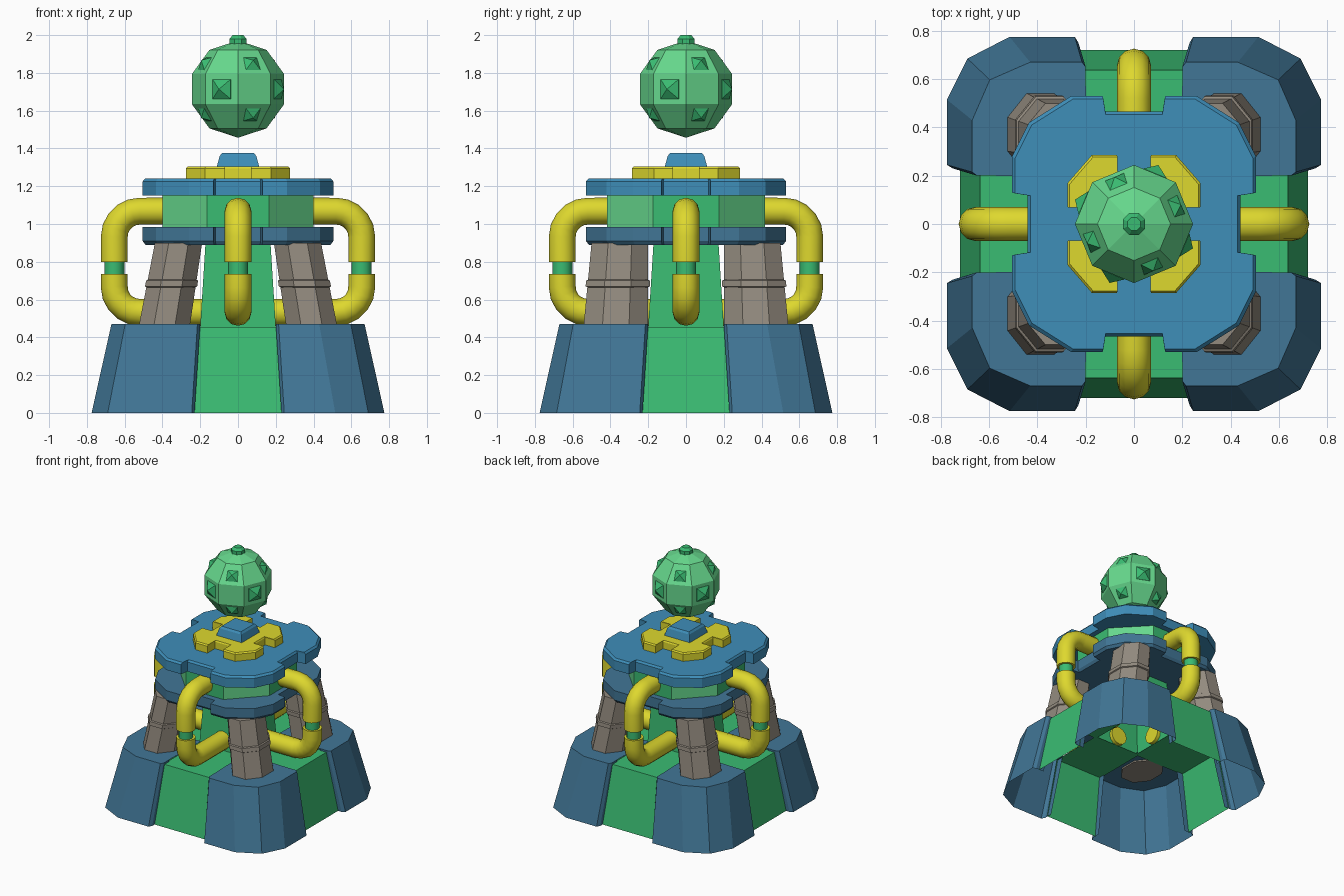
import bpy, bmesh, math
from mathutils import Vector, Matrix

if "Cube" in bpy.data.objects:
    bpy.data.objects.remove(bpy.data.objects["Cube"])


def material(name, r, g, b):
    m = bpy.data.materials.new(name)
    lin = [((c / 255 + 0.055) / 1.055) ** 2.4 for c in (r, g, b)]
    m.diffuse_color = (*lin, 1)
    m.use_nodes = True
    m.node_tree.nodes["Principled BSDF"].inputs["Base Color"].default_value = m.diffuse_color
    return m


STEEL = material("steel blue", 65, 118, 150)
BLUE = material("bright blue", 62, 142, 185)
GREEN = material("green", 58, 188, 114)
LIGHT = material("light green", 102, 216, 141)
YELLOW = material("yellow", 222, 216, 46)
GREY = material("warm grey", 147, 139, 127)


def build(name, verts, faces, *mats):
    me = bpy.data.meshes.new(name)
    me.from_pydata([tuple(v) for v in verts], [], faces)
    bm = bmesh.new()
    bm.from_mesh(me)
    bmesh.ops.recalc_face_normals(bm, faces=bm.faces)
    bm.to_mesh(me)
    bm.free()
    for m in mats:
        me.materials.append(m)
    ob = bpy.data.objects.new(name, me)
    bpy.context.collection.objects.link(ob)
    return ob


def loft(name, rings, mat, caps=True):
    """Skin a list of equal-length closed rings of 3D points."""
    n = len(rings[0])
    verts = [p for r in rings for p in r]
    faces = [(k * n + i, k * n + (i + 1) % n, (k + 1) * n + (i + 1) % n, (k + 1) * n + i)
             for k in range(len(rings) - 1) for i in range(n)]
    if caps:
        faces += [tuple(range(n))[::-1], tuple(range(len(verts) - n, len(verts)))]
    return build(name, verts, faces, mat)


def ring(outline, z, s=1.0):
    return [(x * s, y * s, z) for x, y in outline]


def four_way(q):
    """Mirror a quarter outline into a full one."""
    return (q + [(-x, y) for x, y in q[::-1]] + [(-x, -y) for x, y in q]
            + [(x, -y) for x, y in q[::-1]])


def box_outline(h):
    return [(h, h), (-h, h), (-h, -h), (h, -h)]


def octagon(r, cx=0, cy=0, sx=1, sy=1, turn=22.5):
    return [(cx + sx * r * math.cos(math.radians(turn + 45 * i)),
             cy + sy * r * math.sin(math.radians(turn + 45 * i))) for i in range(8)]


# Corner shells of the base, open underneath
low = [(.23, .68), (.23, .75), (.245, .775), (.515, .775), (.69, .685),
       (.775, .515), (.775, .245), (.75, .23), (.68, .23)]
high = [(.2, .58), (.2, .65), (.215, .67), (.43, .67), (.597, .597),
        (.67, .43), (.67, .215), (.65, .2), (.58, .2)]
n = len(low)
for sx in (1, -1):
    for sy in (1, -1):
        verts = [(sx * x, sy * y, 0) for x, y in low]
        verts += [(sx * x, sy * y, .47) for x, y in high] + [(sx * .19, sy * .19, .47)]
        faces = [(i, i + 1, n + i + 1, n + i) for i in range(n - 1)]
        faces.append(tuple(range(n, 2 * n + 1)))
        build("corner_shell", verts, faces, STEEL)

        # Leaning legs with a thin collar
        def leg_ring(z, grow=1.0):
            t = (z - .46) / .44
            pts = octagon(grow / math.cos(math.pi / 8), .39 - .075 * t, .372 - .022 * t,
                          .135 - .01 * t, .17 - .02 * t)
            return [(sx * x, sy * y, z) for x, y in pts]
        loft("leg", [leg_ring(.46), leg_ring(.9)], GREY)
        loft("leg_collar", [leg_ring(.665), leg_ring(.67, 1.06),
                            leg_ring(.70, 1.06), leg_ring(.705)], GREY)

# Green walls between the corner shells
for k in range(4):
    rot = Matrix.Rotation(k * math.pi / 2, 3, 'Z')
    pts = [(-.235, -.72, 0), (.235, -.72, 0), (.21, -.637, .455), (-.21, -.637, .455),
           (.21, -.19, .455), (-.21, -.19, .455)]
    build("base_wall", [rot @ Vector(p) for p in pts], [(0, 1, 2, 3), (3, 2, 4, 5)], GREEN)

# Hollow core column
loft("core", [ring(box_outline(.2), .455), ring(box_outline(.172), .9)], GREEN, caps=False)

# Two notched discs with an octagonal drum between
disc = four_way([(.44, .12), (.505, .13), (.505, .28), (.435, .42), (.26, .53),
                 (.13, .53), (.12, .465)])
loft("lower_disc", [ring(disc, .89, .97), ring(disc, .91), ring(disc, .985)], STEEL)
loft("upper_disc", [ring(disc, 1.15), ring(disc, 1.225), ring(disc, 1.24, .975)], BLUE)
drum = loft("drum", [ring(octagon(.445, sx=.97, sy=1.02), .98),
                     ring(octagon(.445, sx=.97, sy=1.02), 1.155)], LIGHT)
drum.data.materials.append(GREEN)
for p in drum.data.polygons:
    if max(abs(p.normal.x), abs(p.normal.y)) > .95:
        p.material_index = 1

# Yellow crest plate and blue cap
crest = four_way([(.19, .07), (.275, .07), (.275, .17), (.175, .285), (.07, .285), (.07, .19)])
loft("crest_plate", [ring(crest, 1.235), ring(crest, 1.295), ring(crest, 1.305, .97)], YELLOW)
loft("cap", [ring(box_outline(.113), 1.3), ring(box_outline(.097), 1.36),
             ring(box_outline(.085), 1.375)], BLUE)


# Pipes: swept in a vertical plane, then turned to each side
def tube(name, path, r, rot, mat, sides=12):
    path = [Vector((x, 0, z)) for x, z in path]
    rings = []
    for i, p in enumerate(path):
        t = (path[min(i + 1, len(path) - 1)] - path[max(i - 1, 0)]).normalized()
        side = Vector((-t.z, 0, t.x))
        rings.append([rot @ (p + r * (side * math.cos(a) + Vector((0, 1, 0)) * math.sin(a)))
                      for a in (math.tau * j / sides for j in range(sides))])
    ob = loft(name, rings, mat)
    bpy.ops.object.select_all(action='DESELECT')
    ob.select_set(True)
    bpy.context.view_layer.objects.active = ob
    bpy.ops.object.shade_smooth_by_angle(angle=math.radians(40))


def elbow(x0, z, z_end, up):
    R, X = .135, .655
    arc = [(X - R + R * math.sin(a), z - up * R * (1 - math.cos(a)))
           for a in (math.pi / 2 * i / 5 for i in range(6))]
    return [(x0, z)] + arc + [(X, z_end)]


for k in range(4):
    rot = Matrix.Rotation(k * math.pi / 2, 3, 'Z')
    tube("upper_pipe", elbow(.36, 1.068, .8, 1), .071, rot, YELLOW)
    tube("lower_pipe", elbow(.17, .532, .735, -1), .071, rot, YELLOW)
    tube("pipe_joint", [(.655, .72), (.655, .815)], .053, rot, GREEN)

# Floating faceted orb
C, R = Vector((0, 0, 1.714)), .257
me = bpy.data.meshes.new("orb")
bm = bmesh.new()
bmesh.ops.create_uvsphere(bm, u_segments=8, v_segments=5, radius=R,
                          matrix=Matrix.Translation(C))
bm.to_mesh(me)
bm.free()
me.materials.append(LIGHT)
bpy.context.collection.objects.link(bpy.data.objects.new("orb", me))

# Pyramid studs on alternating facets, plus a top stud
for lat, phase in ((36, 22.5), (0, 67.5), (-36, 22.5)):
    for k in range(4):
        az, la = math.radians(phase + 90 * k), math.radians(lat)
        out = Vector((math.cos(az) * math.cos(la), math.sin(az) * math.cos(la), math.sin(la)))
        u = Vector((-math.sin(az), math.cos(az), 0))
        v = out.cross(u)
        c = C + out * (.226 if lat == 0 else .222)
        base = [c - out * .02 + .052 * (a * u + b * v)
                for a, b in ((1, 1), (-1, 1), (-1, -1), (1, -1))]
        mid = [p + out * .021 for p in base]
        verts = base + mid + [c + out * .038]
        faces = [(3, 2, 1, 0)]
        for i in range(4):
            j = (i + 1) % 4
            faces += [(i, j, 4 + j, 4 + i), (4 + i, 4 + j, 8)]
        build("orb_stud", verts, faces, GREEN)
loft("orb_top_stud", [ring(octagon(.05), 1.94), ring(octagon(.05), 1.98),
                      ring(octagon(.03), 2.0)], GREEN)
